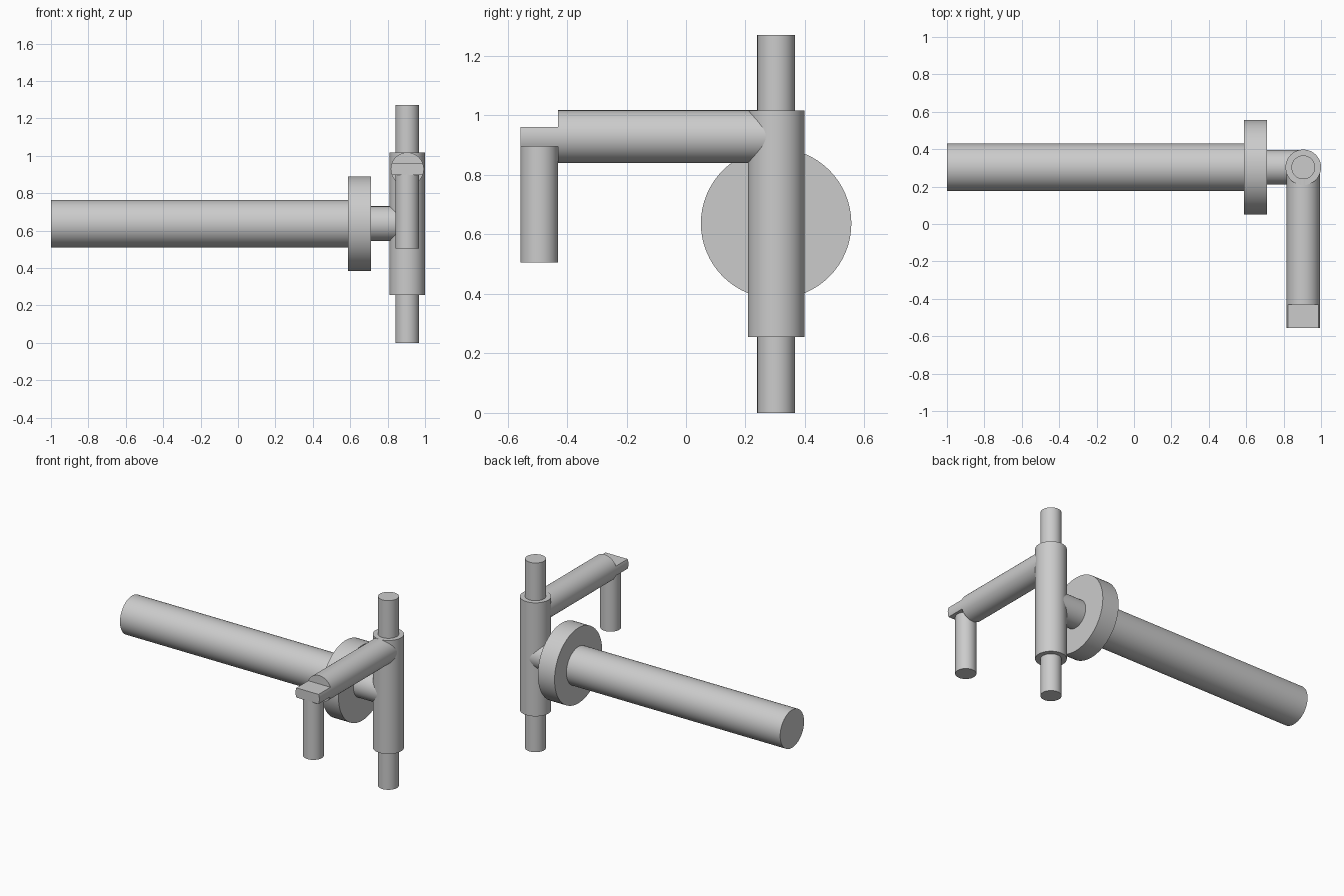
import bpy
import bmesh
from math import radians
from mathutils import Matrix, Vector

default_cube = bpy.data.objects.get("Cube")
if default_cube:
    bpy.data.objects.remove(default_cube, do_unlink=True)

# One plain grey metal for every part
GREY = (0.6, 0.6, 0.6, 1)
metal = bpy.data.materials.new("grey_metal")
metal.use_nodes = True
metal.diffuse_color = GREY
metal.node_tree.nodes["Principled BSDF"].inputs["Base Color"].default_value = GREY

ROTATION = {
    "X": Matrix.Rotation(radians(90), 4, "Y"),
    "Y": Matrix.Rotation(radians(90), 4, "X"),
    "Z": Matrix.Identity(4),
}


def cylinder(name, axis, centre, start, end, radius, slab=None):
    """Cylinder from start to end along axis; slab keeps only a (low, high) z range."""
    location = Vector(centre)
    location["XYZ".index(axis)] = (start + end) / 2
    bm = bmesh.new()
    bmesh.ops.create_cone(bm, cap_ends=True, segments=64, radius1=radius, radius2=radius,
                          depth=end - start,
                          matrix=Matrix.Translation(location) @ ROTATION[axis])
    if slab:
        for z, side in zip(slab, (-1, 1)):
            cut = bmesh.ops.bisect_plane(bm, geom=bm.verts[:] + bm.edges[:] + bm.faces[:],
                                         plane_co=(0, 0, z), plane_no=(0, 0, side),
                                         clear_outer=True)
            rim = [e for e in cut["geom_cut"] if isinstance(e, bmesh.types.BMEdge)]
            bmesh.ops.holes_fill(bm, edges=rim)
        bmesh.ops.recalc_face_normals(bm, faces=bm.faces[:])
    mesh = bpy.data.meshes.new(name)
    bm.to_mesh(mesh)
    bm.free()
    mesh.materials.append(metal)
    obj = bpy.data.objects.new(name, mesh)
    bpy.context.collection.objects.link(obj)
    bpy.ops.object.select_all(action="DESELECT")
    obj.select_set(True)
    bpy.context.view_layer.objects.active = obj
    bpy.ops.object.shade_smooth_by_angle(angle=radians(30))
    return obj


POST_X, POST_Y = 0.905, 0.303
SHAFT_Z, ARM_Z = 0.637, 0.929
ARM_TIP, ARM_SHOULDER = -0.556, -0.43
ROD_RADIUS, ARM_RADIUS = 0.0635, 0.0885
TAB_BOTTOM, TAB_TOP = 0.896, 0.961

# Horizontal shaft, its flange and the neck joining the post
shaft_centre = (0, POST_Y, SHAFT_Z)
cylinder("shaft", "X", shaft_centre, -1, 0.59, 0.127)
cylinder("flange", "X", shaft_centre, 0.587, 0.711, 0.253)
cylinder("neck", "X", shaft_centre, 0.70, POST_X, 0.093)

# Upright post: thick sleeve with a thin rod showing at both ends
post_centre = (POST_X, POST_Y, 0)
cylinder("sleeve", "Z", post_centre, 0.255, 1.017, 0.095)
cylinder("lower_rod", "Z", post_centre, 0, 0.26, ROD_RADIUS)
cylinder("upper_rod", "Z", post_centre, 1.01, 1.27, ROD_RADIUS)

# Forward arm with a flattened tab and a hanging pin
arm_centre = (POST_X, 0, ARM_Z)
cylinder("arm", "Y", arm_centre, ARM_SHOULDER, POST_Y, ARM_RADIUS)
cylinder("arm_tab", "Y", arm_centre, ARM_TIP, ARM_SHOULDER + 0.005, ARM_RADIUS,
         slab=(TAB_BOTTOM, TAB_TOP))
cylinder("hanging_pin", "Z", (POST_X, (ARM_TIP + ARM_SHOULDER) / 2, 0),
         0.505, TAB_BOTTOM + 0.005, ROD_RADIUS)
